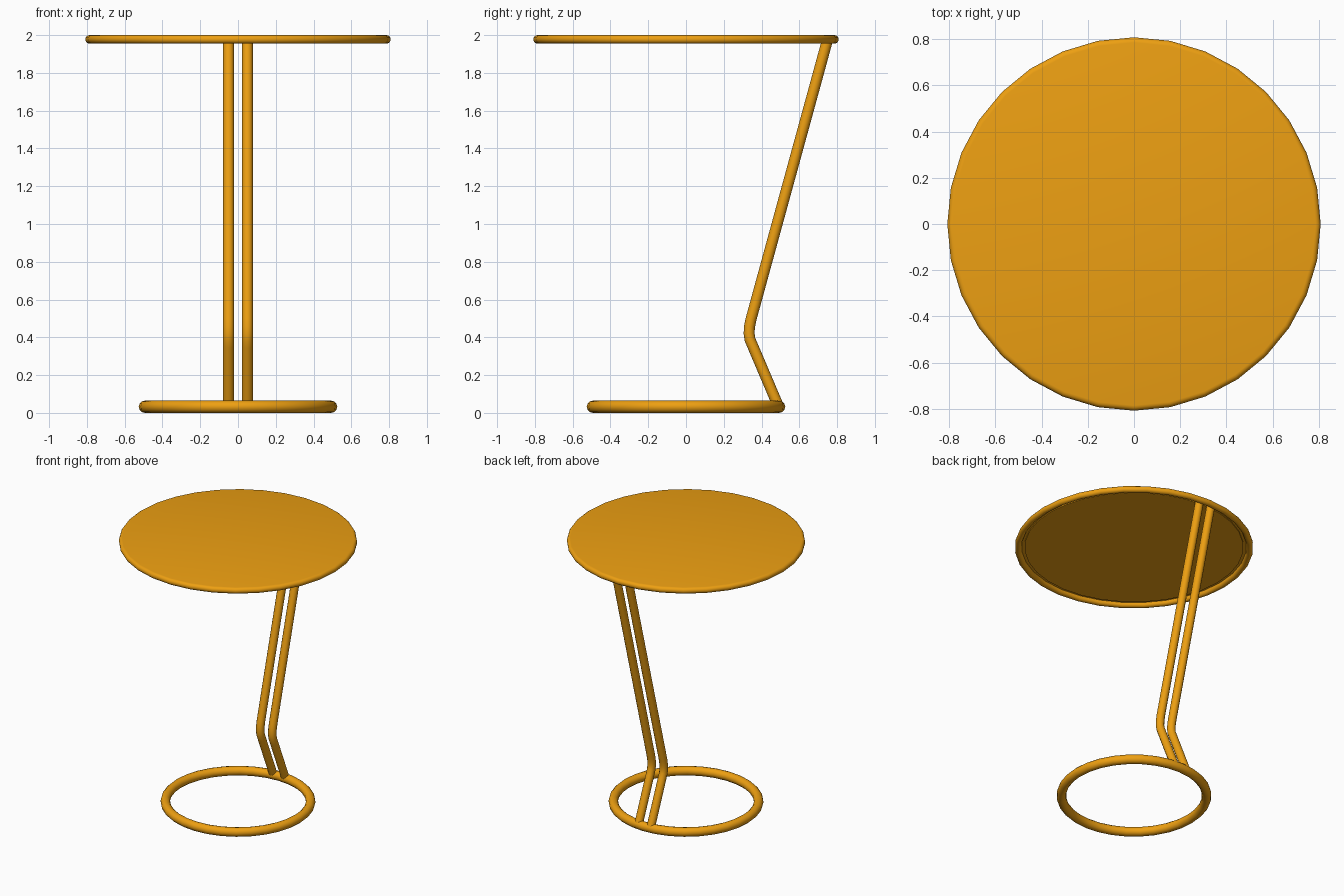
import bpy, bmesh, math

if "Cube" in bpy.data.objects:
    bpy.data.objects.remove(bpy.data.objects["Cube"])

orange = bpy.data.materials.new("orange")
orange.diffuse_color = (0.85, 0.35, 0.006, 1)
orange.use_nodes = True
orange.node_tree.nodes["Principled BSDF"].inputs["Base Color"].default_value = orange.diffuse_color


def lathe(name, profile, closed, steps=32):
    """Spin an (r, z) profile round the z axis."""
    bm = bmesh.new()
    vs = [bm.verts.new((0, r, z)) for r, z in profile]
    pairs = list(zip(vs, vs[1:])) + ([(vs[-1], vs[0])] if closed else [])
    edges = [bm.edges.new(p) for p in pairs]
    bmesh.ops.spin(bm, geom=vs + edges, axis=(0, 0, 1), cent=(0, 0, 0),
                   angle=math.tau, steps=steps, use_merge=False)
    bmesh.ops.remove_doubles(bm, verts=bm.verts, dist=1e-4)
    bmesh.ops.recalc_face_normals(bm, faces=bm.faces)
    me = bpy.data.meshes.new(name)
    bm.to_mesh(me)
    bm.free()
    ob = bpy.data.objects.new(name, me)
    bpy.context.collection.objects.link(ob)
    finish(ob)
    return ob


def finish(ob):
    ob.data.materials.append(orange)
    bpy.ops.object.select_all(action='DESELECT')
    ob.select_set(True)
    bpy.context.view_layer.objects.active = ob
    if ob.type == 'MESH':
        bpy.ops.object.shade_smooth_by_angle(angle=math.radians(40))


def arc(r, z, rad, a0, a1, n):
    return [(r + rad * math.cos(math.radians(a0 + (a1 - a0) * i / n)),
             z + rad * math.sin(math.radians(a0 + (a1 - a0) * i / n)))
            for i in range(n + 1)]


# Round base ring
lathe("base_ring", arc(0.493, 0.0325, 0.0325, 0, 330, 11), True)

# Table top: flat upper face, rounded rim, recessed underside
rim = arc(0.786, 1.9775, 0.0225, 90, -180, 12)
lathe("table_top", [(0, 2.0)] + rim + [(0.763, 1.983), (0.742, 1.983),
                                       (0.742, 1.976), (0, 1.976)], False)

# Pair of bent tubular legs at the back
path = [(0.487, 0.04), (0.353, 0.355), (0.339, 0.388), (0.334, 0.42),
        (0.336, 0.455), (0.344, 0.495), (0.75, 1.978)]
for side, x in (("left", -0.05), ("right", 0.05)):
    cu = bpy.data.curves.new(side + "_leg", 'CURVE')
    cu.dimensions = '3D'
    cu.bevel_depth = 0.029
    cu.bevel_resolution = 4
    cu.use_fill_caps = True
    sp = cu.splines.new('POLY')
    sp.points.add(len(path) - 1)
    for p, (y, z) in zip(sp.points, path):
        p.co = (x, y, z, 1)
    sp.use_smooth = True
    leg = bpy.data.objects.new(side + "_leg", cu)
    bpy.context.collection.objects.link(leg)
    finish(leg)
    bpy.ops.object.convert(target='MESH')
    bpy.ops.object.shade_smooth_by_angle(angle=math.radians(40))
